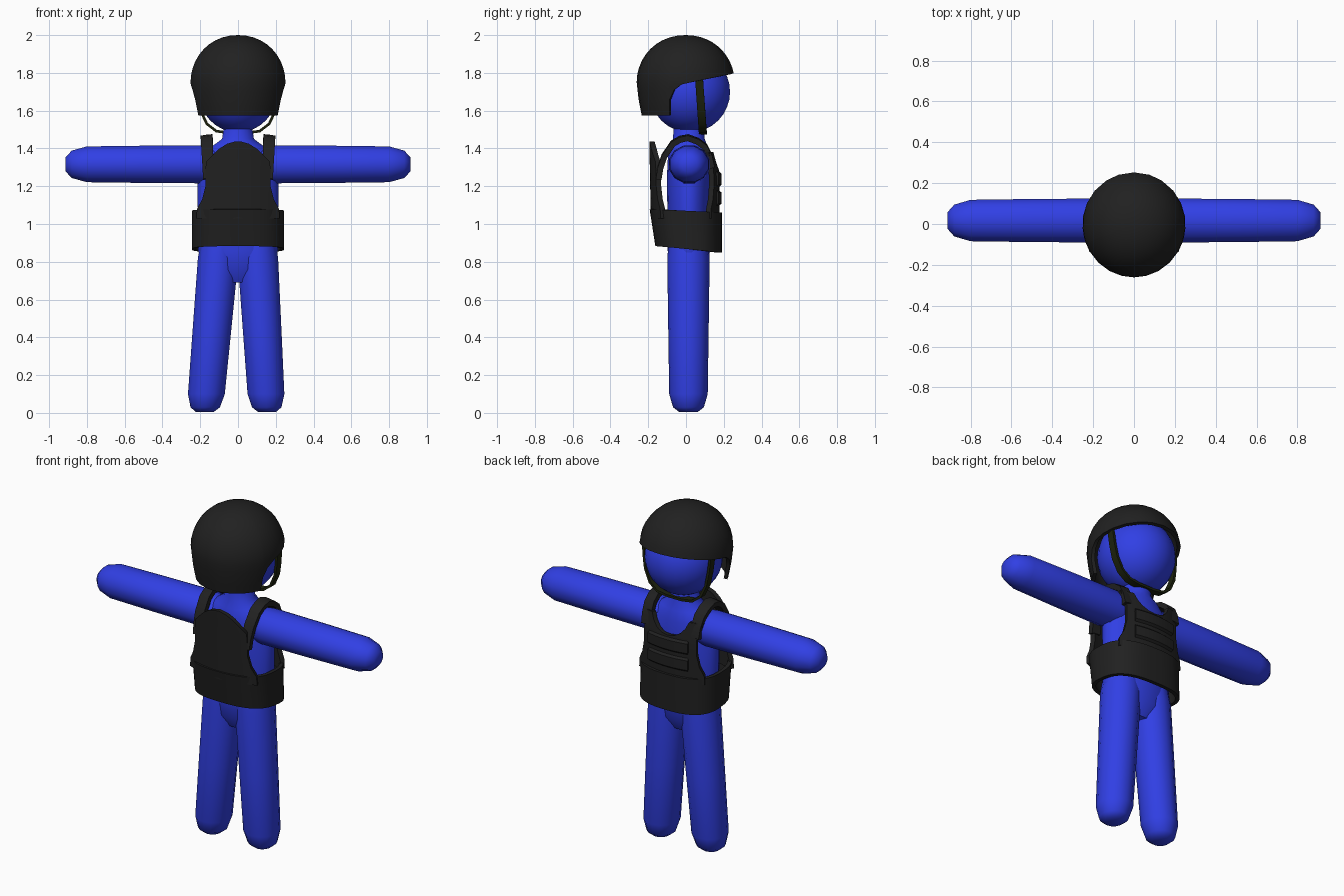
import bpy, bmesh, math

if "Cube" in bpy.data.objects:
    bpy.data.objects.remove(bpy.data.objects["Cube"])


def material(name, rgb):
    m = bpy.data.materials.new(name)
    m.diffuse_color = (*rgb, 1)
    m.use_nodes = True
    m.node_tree.nodes["Principled BSDF"].inputs["Base Color"].default_value = m.diffuse_color
    return m


BLUE = material("suit_blue", (0.03, 0.05, 0.78))
BLACK = material("gear_black", (0.015, 0.015, 0.015))
OLIVE = material("strap_olive", (0.012, 0.016, 0.004))


def interp(t, pts):
    """Piecewise linear lookup in a list of (t, value)."""
    if t <= pts[0][0]:
        return pts[0][1]
    for (a, va), (b, vb) in zip(pts, pts[1:]):
        if t <= b:
            return va + (vb - va) * (t - a) / (b - a)
    return pts[-1][1]


def grid(name, rows, mat, closed=False, caps=False, thick=0.0, angle=50):
    """Skin rows of points; optionally close, cap or thicken the skin."""
    bm = bmesh.new()
    vs = [[bm.verts.new(p) for p in row] for row in rows]
    n = len(rows[0])
    for a, b in zip(vs, vs[1:]):
        for i in range(n if closed else n - 1):
            j = (i + 1) % n
            bm.faces.new((a[i], a[j], b[j], b[i]))
    if caps:
        bm.faces.new(vs[0])
        bm.faces.new(vs[-1])
    bmesh.ops.remove_doubles(bm, verts=bm.verts, dist=0.0005)
    bmesh.ops.recalc_face_normals(bm, faces=bm.faces)
    me = bpy.data.meshes.new(name)
    bm.to_mesh(me)
    bm.free()
    me.materials.append(mat)
    ob = bpy.data.objects.new(name, me)
    bpy.context.collection.objects.link(ob)
    bpy.ops.object.select_all(action='DESELECT')
    ob.select_set(True)
    bpy.context.view_layer.objects.active = ob
    if thick:
        mod = ob.modifiers.new("thickness", 'SOLIDIFY')
        mod.thickness = thick
        mod.offset = 0
        bpy.ops.object.modifier_apply(modifier=mod.name)
    bpy.ops.object.shade_smooth_by_angle(angle=math.radians(angle))
    return ob


def ring(cx, cy, z, rx, ry, n=16, power=2.0):
    pts = []
    for i in range(n):
        a = 2 * math.pi * (i + 0.5) / n
        c, s = math.cos(a), math.sin(a)
        pts.append((cx + rx * math.copysign(abs(c) ** (2 / power), c),
                    cy + ry * math.copysign(abs(s) ** (2 / power), s), z))
    return pts


# Torso with neck
torso = [(0.69, .10, .06), (0.76, .18, .10), (0.86, .213, .113), (1.1, .215, .115),
         (1.25, .215, .117), (1.35, .195, .112), (1.41, .14, .10),
         (1.45, .085, .085), (1.52, .075, .08)]
grid("torso", [ring(0, .015, z, rx, ry, 24) for z, rx, ry in torso], BLUE, True, True)

# Legs and arms
leg = [(0.006, .05), (0.03, .08), (0.10, .1), (0.45, .105), (0.82, .11), (0.92, .10)]
arm = [(0.10, .09), (0.2, .104), (0.5, .102), (0.8, .098), (0.88, .075), (0.912, .04)]
for side, s in (("left", -1), ("right", 1)):
    rows = []
    for z, r in leg:
        k = 1 - z / 0.82
        rows.append(ring(s * (.105 + .06 * k) - .011 * k, .013, z, r, r * 1.02, 14))
    grid(side + "_leg", rows, BLUE, True, True)
    rows = []
    for x, r in arm:
        rows.append([(s * x, .017 + py * 1.07, 1.316 + px)
                     for px, py, _ in ring(0, 0, 0, r, r, 12)])
    grid(side + "_arm", rows, BLUE, True, True)

# Head
rows = []
for i in range(1, 16):
    a = math.pi * i / 16
    rows.append(ring(0, .02, 1.70 - .215 * math.cos(a),
                     .21 * math.sin(a), .215 * math.sin(a), 24))
grid("head", rows, BLUE, True, True)

# Helmet: low at the nape, stepped over the ears, raised brow rim
rim = [(-.25, 1.575), (-.092, 1.575), (-.085, 1.66), (-.06, 1.71), (-.02, 1.74),
       (.10, 1.765), (.25, 1.795)]
dome = [(1.57, .215), (1.66, .232), (1.75, .242)]
stations = [-.243, -.22, -.18, -.13, -.092, -.085, -.06, -.02, .04, .10, .16, .21, .238]
around = [math.asin(y / .25) for y in stations]
angles = ([-math.pi / 2] + around + [math.pi / 2] + [math.pi - a for a in reversed(around)])
cols = []
for a in angles:
    low = interp(.25 * math.sin(a), rim)
    col = []
    for k in range(15):
        # even steps below the equator, even angles above it
        if k < 4 and low < 1.75:
            z = low + (1.75 - low) * k / 4
            r = interp(z, dome)
        else:
            start = math.asin(max(0, low - 1.75) / .24)
            e = start + (math.pi / 2 - start) * max(0, k - 4) / 10
            z, r = 1.75 + .24 * math.sin(e), .242 * math.cos(e) ** .95 if k < 14 else 0
        col.append((r * math.cos(a), r * math.sin(a) * 1.03 - .002, z))
    cols.append(col)
grid("helmet", [list(row) for row in zip(*cols)], BLACK, True, thick=.02)

# Chin strap, running down both cheeks and under the chin
half = [(.222, 1.79), (.212, 1.68), (.198, 1.60), (.165, 1.53), (.115, 1.492), (.05, 1.482)]
path = half + [(-x, z) for x, z in reversed(half)]
rows = []
for x, z in path:
    y = .088 - .07 * (z - 1.5)
    rows.append([(x, y - .021, z), (x, y + .021, z)])
grid("chin_strap", rows, OLIVE, thick=.014)

# Vest waistband, its lower edge sloping down towards the chest side
rows = []
for k in range(5):
    t = k / 4
    back = -.152 - .03 * t
    row = []
    for x, y, _ in ring(0, (.18 + back) / 2, 0, .233, (.18 - back) / 2, 40, 2.7):
        low = .868 - .11 * y
        row.append((x, y, low + (1.07 - .05 * y - low) * t))
    rows.append(row)
grid("vest_waistband", rows, BLACK, True, thick=.022)

# Vest back plate with an arched top
edge = [(1.03, .215), (1.08, .212), (1.13, .185), (1.20, .168), (1.28, .168), (1.33, .165),
        (1.37, .125), (1.40, .095), (1.425, .055), (1.437, .01)]
rows = []
for z, w in edge:
    row = []
    for i in range(13):
        x = w * (i / 6 - 1)
        row.append((x, -.173 - .02 * (z - 1.07) + 1.1 * x * x, z))
    rows.append(row)
grid("vest_back_plate", rows, BLACK, thick=.028)


# Vest chest panel with a U neckline
def chest_y(x, z):
    return interp(z, [(1.27, .163), (1.38, .145)]) - 1.0 * x * x


outer = [(1.03, .21), (1.08, .208), (1.13, .183), (1.20, .168), (1.30, .168), (1.38, .195)]
neck = [(1.285, 0), (1.29, .04), (1.31, .075), (1.34, .10), (1.38, .118)]
levels = [1.03, 1.08, 1.13, 1.20, 1.25, 1.285, 1.29, 1.31, 1.34, 1.38]
for side, s in (("left", -1), ("right", 1)):
    rows = []
    for z in levels:
        a, b = interp(z, neck), interp(z, outer)
        xs = [a + (b - a) * i / 6 for i in range(7)]
        rows.append([(s * x, chest_y(x, z), z) for x in xs])
    grid(side + "_chest_panel", rows, BLACK, thick=.028)

    # Shoulder strap looping from the back plate to the chest panel
    loop = [(-.145, 1.24), (-.135, 1.30), (-.115, 1.36), (-.07, 1.427), (-.03, 1.45), (.01, 1.458),
            (.06, 1.44), (.10, 1.41), (.125, 1.36), (.138, 1.30)]
    rows = []
    for y, z in loop:
        flare = .012 * (z - 1.24) / .22
        rows.append([(s * (.128 + flare / 2), y, z + .003), (s * .165, y, z),
                     (s * (.184 + flare), y, z - .005)])
    grid(side + "_shoulder_strap", rows, BLACK, thick=.03)

# Raised chest ribs
for label, z0 in (("lower", 1.105), ("upper", 1.205)):
    rows = []
    for z, lift, w in ((z0, .01, .125), (z0 + .008, .02, .13),
                       (z0 + .057, .02, .13), (z0 + .065, .01, .125)):
        xs = [w * (i / 5 - 1) for i in range(11)]
        rows.append([(x, chest_y(x, z) + lift - .002, z) for x in xs])
    grid(label + "_chest_rib", rows, BLACK, thick=.018, angle=35)
